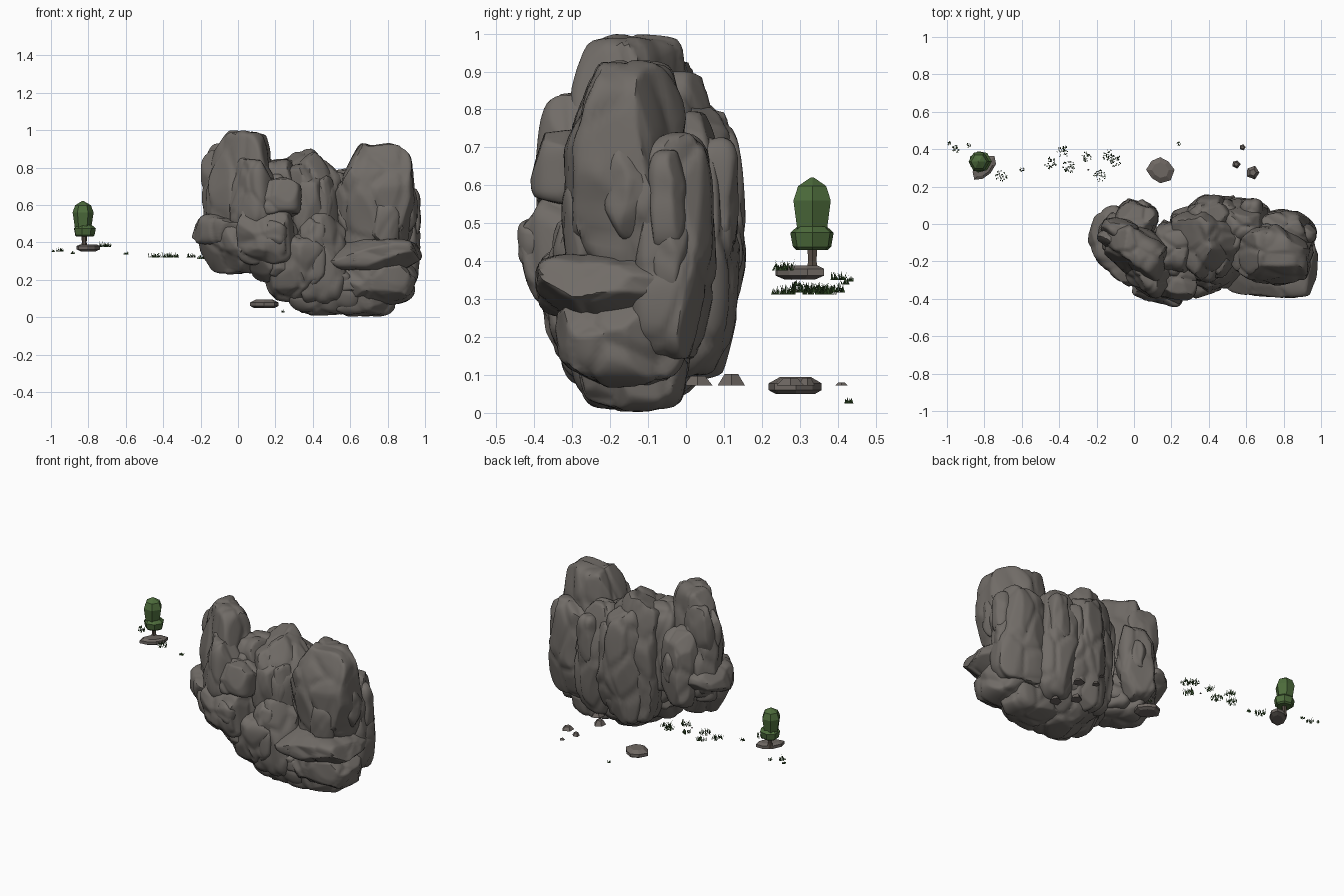
import bpy, bmesh, math, random
from mathutils import Vector, Matrix, noise

if "Cube" in bpy.data.objects:
    bpy.data.objects.remove(bpy.data.objects["Cube"])

random.seed(7)


def material(name, rgb):
    m = bpy.data.materials.new(name)
    m.diffuse_color = (*rgb, 1)
    m.use_nodes = True
    m.node_tree.nodes["Principled BSDF"].inputs["Base Color"].default_value = m.diffuse_color
    return m


ROCK = material("cliff grey", (0.165, 0.150, 0.136))
STONE = material("stone grey", (0.155, 0.135, 0.122))
BARK = material("bark brown", (0.10, 0.078, 0.062))
LEAF = material("leaf green", (0.075, 0.150, 0.045))
GRASS = material("grass green", (0.040, 0.095, 0.025))


def finish(name, bm, mat, smooth=False):
    bmesh.ops.recalc_face_normals(bm, faces=bm.faces)
    me = bpy.data.meshes.new(name)
    bm.to_mesh(me)
    bm.free()
    me.materials.append(mat)
    ob = bpy.data.objects.new(name, me)
    bpy.context.collection.objects.link(ob)
    if smooth:
        bpy.context.view_layer.objects.active = ob
        ob.select_set(True)
        bpy.ops.object.shade_smooth_by_angle(angle=math.radians(40))
        ob.select_set(False)
    return ob


def add_boulder(bm, centre, radii, turn, taper=0.0, power=4.0, detail=5):
    """Rounded block, chipped by random planes and creased by cell noise."""
    verts = bmesh.ops.create_icosphere(bm, subdivisions=detail, radius=1)["verts"]
    cuts = []
    for _ in range(14):
        n = Vector((random.gauss(0, 1), random.gauss(0, 1), random.gauss(0, 0.7))).normalized()
        cuts.append((n, random.uniform(0.90, 1.04)))
    offset = Vector([random.uniform(-50, 50) for _ in range(3)])
    rot = Matrix.Rotation(math.radians(turn), 3, 'Z')
    size = Vector(radii)
    rough = min(1.0, min(radii) / 0.13)
    for v in verts:
        d = v.co.normalized()
        p = d / sum(abs(c) ** power for c in d) ** (1 / power)
        for n, k in cuts:
            over = p.dot(n) - k
            if over > 0:
                p -= n * over * 0.9
        s = 1 - taper * p.z
        p = Vector((p.x * s * size.x, p.y * s * size.y, p.z * size.z))
        # creased panels, stretched upright, plus a gentle roughness
        q = Vector((p.x, p.y, p.z * 0.6)) * 6.5 + offset
        dist = noise.voronoi(q)[0]
        crease = min(dist[1] - dist[0], 0.22) - 0.17
        p += d * (crease * 0.055 + noise.noise(q * 1.2) * 0.008) * rough
        p = rot @ p + Vector(centre)
        p.z = max(p.z, 0.0)
        v.co = p


def boulder(name, centre, radii, turn=0, taper=0.0, lumps=3, power=4.0):
    bm = bmesh.new()
    add_boulder(bm, centre, radii, turn, taper, power)
    rot = Matrix.Rotation(math.radians(turn), 3, 'Z')
    # smaller slabs half sunk in the sides
    for _ in range(lumps):
        a = random.uniform(0, math.tau)
        h = random.uniform(-0.5, 0.4)
        s = 0.66 * (1 - taper * h)
        local = Vector((math.cos(a) * radii[0] * s, math.sin(a) * radii[1] * s, h * radii[2]))
        k = random.uniform(0.38, 0.46)
        r = [max(c * k, 0.05) for c in radii]
        add_boulder(bm, rot @ local + Vector(centre), r, turn + random.uniform(-20, 20), 0, 3.5, 4)
    return finish(name, bm, ROCK, True)


# Left spire group
boulder("left_spire", (0.01, -0.13, 0.66), (0.215, 0.13, 0.335), -38, 0.12)
boulder("left_ledge", (-0.06, -0.12, 0.465), (0.215, 0.15, 0.085), -45, 0, 1)
boulder("left_foot", (0.01, -0.15, 0.38), (0.20, 0.16, 0.15), -40, -0.12)
boulder("left_back_slab", (0.01, 0.02, 0.54), (0.11, 0.10, 0.24), -20, 0.05, 2)
boulder("left_front_slab", (0.09, -0.26, 0.66), (0.12, 0.11, 0.19), -35, 0.12, 2)
boulder("front_bulge", (0.20, -0.26, 0.635), (0.15, 0.14, 0.115), -10, 0, 1)
boulder("front_shelf", (0.15, -0.29, 0.43), (0.16, 0.14, 0.15), -10, -0.1, 3)
# Fill between left spire and middle column
boulder("gap_slab", (0.22, -0.13, 0.57), (0.13, 0.15, 0.27), 0, 0.12, 3)
boulder("gap_low", (0.20, -0.20, 0.32), (0.15, 0.16, 0.13), 0, -0.15, 2)
# Middle column group
boulder("middle_column", (0.39, -0.09, 0.50), (0.185, 0.20, 0.395), 5, 0.0, 3, 5)
boulder("middle_front", (0.43, -0.18, 0.34), (0.15, 0.17, 0.275), 0, 0, 3)
boulder("middle_low", (0.32, -0.20, 0.26), (0.18, 0.18, 0.18), 15, -0.15)
boulder("middle_base", (0.47, -0.13, 0.16), (0.22, 0.18, 0.145), 0, -0.14, 2)
boulder("middle_back_slab", (0.41, 0.02, 0.46), (0.15, 0.135, 0.37), 8, 0.06, 2, 3.2)
boulder("side_back_slab", (0.59, 0.0, 0.44), (0.14, 0.135, 0.35), -10, 0.04, 2, 3.0)
# Right spire group
boulder("right_spire", (0.735, -0.16, 0.62), (0.215, 0.16, 0.305), -6, 0.05, 3, 4.5)
boulder("right_back_slab", (0.80, -0.03, 0.44), (0.165, 0.105, 0.30), -5, 0.08, 2)
boulder("right_ledge", (0.74, -0.175, 0.335), (0.255, 0.215, 0.085), -4, 0, 0, 5)
boulder("right_foot", (0.73, -0.165, 0.20), (0.225, 0.18, 0.13), -4, -0.08, 2)
boulder("right_base", (0.65, -0.14, 0.10), (0.20, 0.14, 0.095), 0, -0.10, 1)


def ring_stack(bm, x, y, rings, sides, jitter=0.0, stretch=1.0, turn=0.0):
    """Low-poly lathe: rings are (height, radius)."""
    wobble = [1 + random.uniform(-jitter, jitter) for _ in range(sides)]
    loops = []
    for z, r in rings:
        loop = []
        for i in range(sides):
            a = math.tau * i / sides
            px, py = r * wobble[i] * math.cos(a), r * wobble[i] * stretch * math.sin(a)
            c, s = math.cos(turn), math.sin(turn)
            loop.append(bm.verts.new((x + px * c - py * s, y + px * s + py * c, z)))
        loops.append(loop)
    for lo, hi in zip(loops, loops[1:]):
        for i in range(sides):
            j = (i + 1) % sides
            bm.faces.new((lo[i], lo[j], hi[j], hi[i]))
    bm.faces.new(loops[0][::-1])
    bm.faces.new(loops[-1])


def stack(name, mat, *args, **kw):
    bm = bmesh.new()
    ring_stack(bm, *args, **kw)
    return finish(name, bm, mat)


# Tree on its flat stone
TX, TY = -0.822, 0.333
stack("tree_stone", STONE, -0.80, 0.30,
      [(0.352, 0.05), (0.362, 0.078), (0.380, 0.078), (0.389, 0.055)], 8, 0.12, 0.62, math.radians(50))
stack("trunk", BARK, TX, TY, [(0.37, 0.017), (0.40, 0.013), (0.445, 0.015)], 6)
stack("lower_crown", LEAF, TX, TY,
      [(0.430, 0.044), (0.438, 0.053), (0.475, 0.060), (0.492, 0.040)], 7, 0.05)
stack("upper_crown", LEAF, TX - 0.008, TY,
      [(0.465, 0.040), (0.480, 0.044), (0.560, 0.056), (0.598, 0.042), (0.621, 0.004)], 6, 0.04)

# Flat stone and pebbles behind the cliff
stack("flat_stone", STONE, 0.14, 0.29,
      [(0.050, 0.052), (0.060, 0.070), (0.078, 0.070), (0.094, 0.042)], 8, 0.14)
bm = bmesh.new()
for x, y, r, h in [(0.545, 0.32, 0.024, 0.02), (0.58, 0.41, 0.017, 0.008), (0.635, 0.275, 0.034, 0.02),
                   (0.52, 0.12, 0.035, 0.03), (0.60, 0.03, 0.038, 0.025), (-0.245, 0.29, 0.006, 0.006)]:
    z = 0.32 if x < 0 else 0.072
    ring_stack(bm, x, y, [(z, r), (z + h, r * 0.5)], 5, 0.15)
finish("pebbles", bm, STONE)

# Grass tufts: (x, y, ground height, spread)
TUFTS = [(-0.445, 0.325, 0.318, 0.032), (-0.38, 0.385, 0.318, 0.032), (-0.35, 0.305, 0.318, 0.034),
         (-0.255, 0.36, 0.318, 0.027), (-0.185, 0.255, 0.312, 0.032), (-0.14, 0.37, 0.312, 0.027),
         (-0.095, 0.34, 0.312, 0.032), (-0.71, 0.255, 0.375, 0.030), (-0.60, 0.29, 0.335, 0.013),
         (-0.955, 0.40, 0.350, 0.020), (-0.988, 0.432, 0.347, 0.011), (-0.885, 0.42, 0.338, 0.011),
         (0.24, 0.43, 0.025, 0.011)]
bm = bmesh.new()
for x, y, z, spread in TUFTS:
    for _ in range(int(8 + spread * 750)):
        a, d = random.uniform(0, math.tau), spread * math.sqrt(random.random())
        bx, by = x + d * math.cos(a), y + d * math.sin(a)
        t, w = random.uniform(0, math.tau), 0.0036
        h = random.uniform(0.4, 1.0) * min(0.03, 0.008 + spread * 0.8)
        lean = h * 0.4
        ux, uy = math.cos(t) * w, math.sin(t) * w
        lx, ly = -math.sin(t) * lean, math.cos(t) * lean
        base = [bm.verts.new((bx - ux, by - uy, z)), bm.verts.new((bx + ux, by + uy, z)),
                bm.verts.new((bx - lx * 0.2, by - ly * 0.2, z))]
        tip = bm.verts.new((bx + lx, by + ly, z + h))
        for i in range(3):
            bm.faces.new((base[i], base[(i + 1) % 3], tip))
finish("grass_tufts", bm, GRASS)
